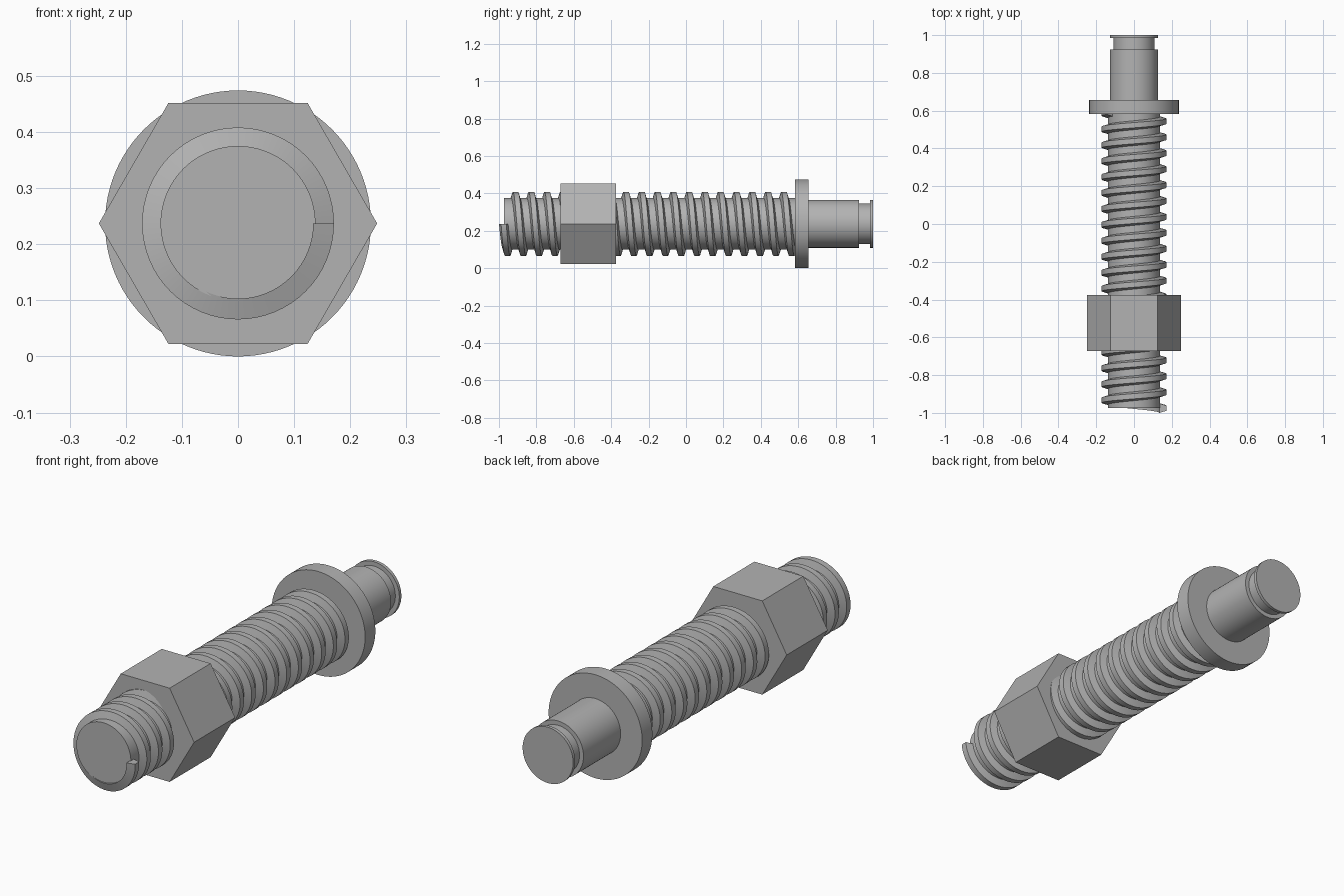
import bpy, bmesh
from math import cos, sin, pi, radians

AXIS_Z = 0.237        # height of the bolt's centre line
SIDES = 96            # segments of the round parts
PITCH = 0.0844

cube = bpy.data.objects.get("Cube")
if cube:
    bpy.data.objects.remove(cube, do_unlink=True)

steel = bpy.data.materials.new("grey steel")
steel.use_nodes = True
steel.diffuse_color = (0.45, 0.45, 0.45, 1)
steel.node_tree.nodes["Principled BSDF"].inputs["Base Color"].default_value = (0.45, 0.45, 0.45, 1)


def point(radius, angle, y):
    """Point around the lengthwise centre line."""
    return (radius * cos(angle), y, AXIS_Z - radius * sin(angle))


def finish(name, bm, smooth=True):
    bmesh.ops.recalc_face_normals(bm, faces=bm.faces)
    mesh = bpy.data.meshes.new(name)
    bm.to_mesh(mesh)
    bm.free()
    mesh.materials.append(steel)
    obj = bpy.data.objects.new(name, mesh)
    bpy.context.collection.objects.link(obj)
    if smooth:
        bpy.ops.object.select_all(action='DESELECT')
        obj.select_set(True)
        bpy.context.view_layer.objects.active = obj
        bpy.ops.object.shade_smooth_by_angle(angle=radians(30))
    return obj


def skin(bm, rings, closed_ring=True):
    """Join neighbouring rings with quads and cap both ends."""
    for a, b in zip(rings, rings[1:]):
        n = len(a)
        for i in range(n):
            j = (i + 1) % n
            bm.faces.new((a[i], a[j], b[j], b[i]))
    bm.faces.new(rings[0])
    bm.faces.new(rings[-1])


def turned(name, profile, sides=SIDES, smooth=True):
    """Solid turned from (radius, y) steps."""
    bm = bmesh.new()
    rings = [[bm.verts.new(point(r, 2 * pi * i / sides, y)) for i in range(sides)]
             for r, y in profile]
    skin(bm, rings)
    return finish(name, bm, smooth)


def helix(name, start, turns, profile, steps=64):
    """Ridge swept along a helix from (radius, y offset) corners."""
    bm = bmesh.new()
    rings = []
    for k in range(int(turns * steps) + 1):
        t = k / steps
        rings.append([bm.verts.new(point(r, 2 * pi * t, start + PITCH * t + dy))
                      for r, dy in profile])
    skin(bm, rings)
    return finish(name, bm)


# Stepped shaft: core, flange, plain shoulder, clip groove and end rim
turned("shaft", [(0.138, -0.973), (0.138, 0.582), (0.237, 0.582), (0.237, 0.656),
                 (0.128, 0.656), (0.128, 0.925), (0.108, 0.925), (0.108, 0.985),
                 (0.128, 0.985), (0.128, 1.0)])

# Spiral ridge, running out inside the flange
helix("screw_thread", -0.975, 18.6,
      [(0.134, -0.025), (0.171, -0.014), (0.171, 0.014), (0.134, 0.025)])

# Six-sided nut
turned("hex_nut", [(0.248, -0.672), (0.248, -0.375)], sides=6, smooth=False)
